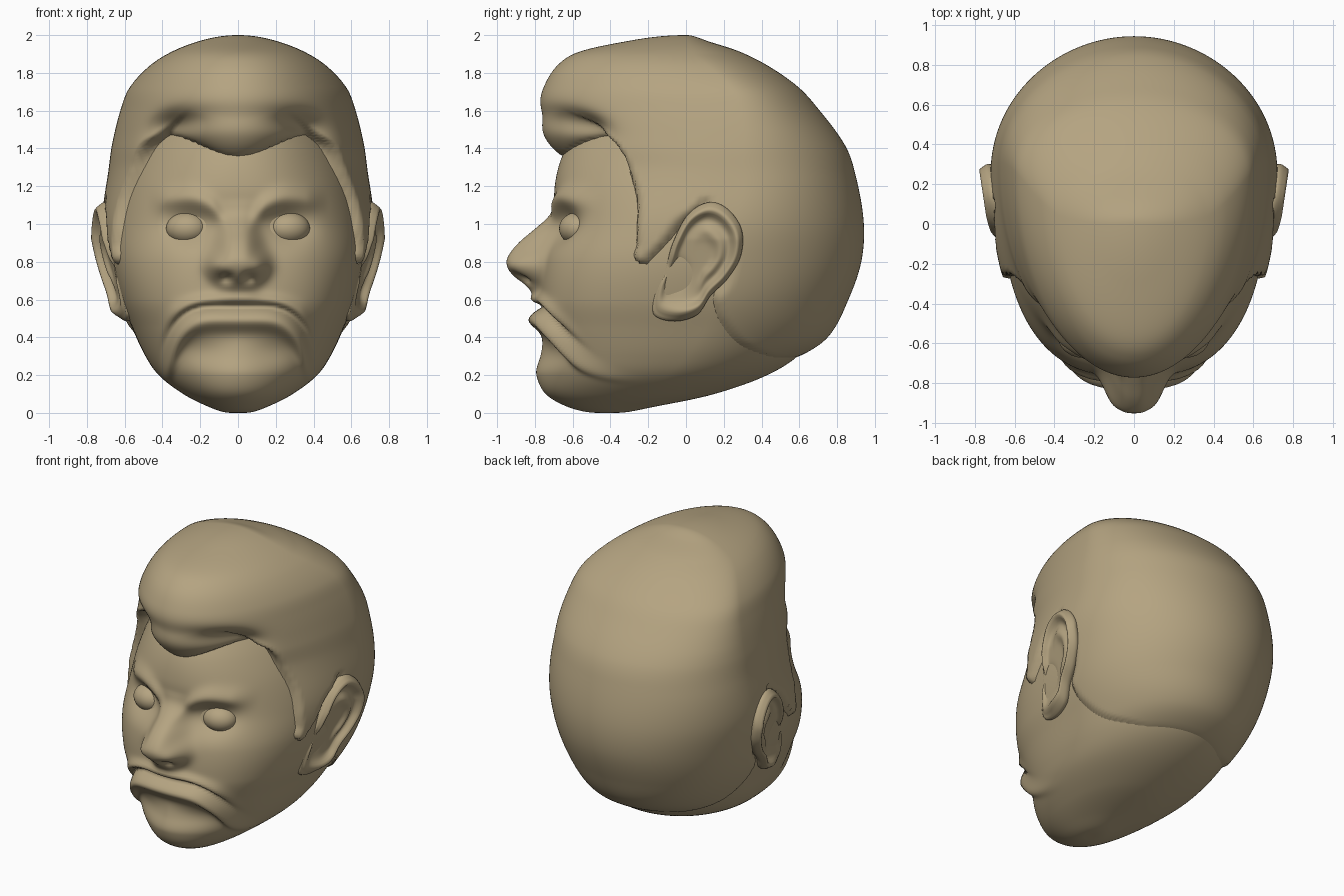
import bpy, bmesh, math
from mathutils import Vector, Matrix

if "Cube" in bpy.data.objects:
    bpy.data.objects.remove(bpy.data.objects["Cube"])

tan = bpy.data.materials.new("tan")
tan.diffuse_color = (0.46, 0.37, 0.22, 1)
tan.use_nodes = True
tan.node_tree.nodes["Principled BSDF"].inputs["Base Color"].default_value = tan.diffuse_color


def table(rows, z):
    """Smooth interpolation of rows (z, a, b, ...), spaced by polar angle so domes stay round."""
    ang = lambda v: math.acos(max(-1, min(1, 1 - v)))
    s, S = ang(z), [ang(r[0]) for r in rows]
    if s <= S[0]:
        return rows[0][1:]
    if s >= S[-1]:
        return rows[-1][1:]
    i = max(k for k in range(len(S) - 1) if S[k] <= s)
    h = S[i + 1] - S[i]
    t = (s - S[i]) / h

    def slope(k, c):
        a, b = max(k - 1, 0), min(k + 1, len(S) - 1)
        return (rows[b][c] - rows[a][c]) / (S[b] - S[a])
    return [(2*t**3 - 3*t*t + 1) * rows[i][c] + (3*t*t - 2*t**3) * rows[i + 1][c]
            + h * ((t**3 - 2*t*t + t) * slope(i, c) + (t**3 - t*t) * slope(i + 1, c))
            for c in range(1, len(rows[0]))]


def smooth(t):
    t = max(0, min(1, t))
    return t * t * (3 - 2 * t)


def bump(u, v=0):
    return math.exp(-u * u - v * v)


def loft(name, rings, cap_start=False, cap_end=False):
    bm = bmesh.new()
    R = [[bm.verts.new(p) for p in ring] for ring in rings]
    n = len(R[0])
    for a, b in zip(R, R[1:]):
        for j in range(n):
            bm.faces.new((a[j], a[(j + 1) % n], b[(j + 1) % n], b[j]))
    if cap_start:
        bm.faces.new(R[0])
    if cap_end:
        bm.faces.new(R[-1])
    bmesh.ops.remove_doubles(bm, verts=bm.verts, dist=1e-5)
    bmesh.ops.recalc_face_normals(bm, faces=bm.faces)
    me = bpy.data.meshes.new(name)
    bm.to_mesh(me)
    bm.free()
    me.shade_smooth()
    me.materials.append(tan)
    ob = bpy.data.objects.new(name, me)
    bpy.context.collection.objects.link(ob)
    return ob


# Head slices: z, front y, back y, half width, y of widest point, squareness of the front
HEAD = [(0, -.46, -.38, .03, -.42, 2), (.03, -.62, -.18, .15, -.4, 2), (.1, -.735, .15, .29, -.25, 2.1),
        (.2, -.765, .43, .42, -.1, 2.2), (.3, -.75, .59, .49, 0, 2.4), (.45, -.76, .70, .56, .1, 2.6),
        (.6, -.77, .78, .62, .15, 2.7), (.8, -.755, .84, .665, .2, 2.6), (1, -.70, .86, .67, .25, 2.4),
        (1.2, -.695, .82, .64, .3, 2.2), (1.36, -.655, .75, .59, .3, 2.05), (1.5, -.57, .68, .53, .3, 2),
        (1.7, -.42, .48, .40, .25, 2), (1.85, -.2, .25, .2, .1, 2), (1.9, -.05, .1, .05, .05, 2)]
# Hair slices: z, front y, back y, half width
HAIR = [(.27, -.72, .48, .46), (.3, -.73, .6, .50), (.4, -.77, .75, .557), (.6, -.79, .86, .65),
        (.81, -.78, .93, .70), (1.02, -.73, .94, .72), (1.29, -.71, .89, .685), (1.42, -.765, .84, .667),
        (1.61, -.78, .70, .62), (1.72, -.755, .6, .575), (1.84, -.68, .43, .465), (1.91, -.57, .29, .355),
        (1.97, -.3, .11, .2), (2, 0, 0, 0)]
HAIRLINE = [(.285, .47), (.36, .28), (.49, .175), (.64, .13), (.74, .06), (.79, -.24), (.9, -.26),
            (1.1, -.26), (1.285, -.3), (1.42, -.31), (1.47, -.354), (1.6, -.45), (2, -.6)]
# Nose: z, protrusion, half width
NOSE = [(.54, 0, .11), (.62, .03, .10), (.66, .065, .10), (.69, .1, .11), (.72, .145, .12), (.77, .185, .13),
        (.82, .195, .125), (.9, .16, .11), (.97, .1, .095), (1.05, .025, .09), (1.13, 0, .09)]

N = 224
ANGLES = [u - .45 * math.sin(u) for u in (2 * math.pi * j / N - math.pi for j in range(N))]


def slice_point(a, yf, yb, w, yc, n):
    c, s = math.cos(a), math.sin(a)
    n = n if c > 0 else 2
    r = (abs(c)**n + abs(s)**n) ** (-1 / n)
    return w * r * s, yc - r * c * ((yc - yf) if c > 0 else (yb - yc))


def features(x, z, nose):
    """Forward push of the face at (x, z)."""
    x = abs(x)
    d = nose[0] * math.exp(-(x / nose[1])**3)
    d += .05 * bump((x - .125) / .05, (z - .785) / .06)                     # nose wings
    d -= .05 * bump((x - .06) / .035, (z - .715) / .025)                    # nostrils
    zb = 1.14 - .09 * ((x - .28) / .19)**2 * (1 if x < .28 else .35)
    d += .035 * bump((z - zb) / .055) * smooth((x - .04) / .1) * smooth((.48 - x) / .12)   # brow
    d -= .065 * bump((x - .26) / .13, (z - .99) / .09)                      # eye socket
    e = (z - .565 + .13 * (x / .36)**4.5) / math.sqrt(1 + (1.62 * (x / .36)**3.5)**2)
    fade = smooth((.43 - x) / .1)
    d += fade * (.07 * bump((e + .075) / .055) - .035 * bump(e / .018) + .03 * bump((e - .035) / .03))
    d -= .02 * bump((x - .2) / .15, (z - .33) / .07)                        # below the lip
    d += .03 * bump(x / .16, (z - .24) / .12)                               # chin
    return d


# Head with face, and the hair that sinks into it outside the hairline
head_rings, hair_rings = [], []
ROWS = 200
for i in range(ROWS + 1):
    z = 1 - math.cos(math.pi * i / ROWS)
    H, Q, nose = table(HEAD, z), table(HAIR, z), table(NOSE, z)
    yh, yc = table(HAIRLINE, z)[0], H[3]
    head, hair = [], []
    for a in ANGLES:
        x, y = slice_point(a, *H)
        push = features(x, z, nose) * smooth(math.cos(a) * 2.5) if .02 < z < 1.4 else 0
        head.append((x, y - push, z))
        # hair amount: 1 on the hair, 0 on bare skin
        d = min(y - yh, max(z - .783 - 1.04 * (y + .217), y - .1))
        k = smooth(d / .06 + .5)
        k *= 1 - smooth(2.2 - 2.2 * math.hypot((y - .07) / .2, (z - .82) / .27))
        q = max(0, min(1, (z - 1.35 - .115 * smooth(abs(x) / .37)) / .2))
        k = max(k, math.sqrt(1 - (1 - q)**2))
        if y < .1:
            k *= 1 - .45 * bump((y + .40) / .11, (z - 1.51) / .08)
        yc2 = yc * smooth((2 - z) / .15)
        ox, oy = slice_point(a, Q[0], Q[1], Q[2], yc2, H[4])
        ix, iy = x * .96, yc + (y - yc) * .96
        hair.append((ix + (ox - ix) * k, iy + (oy - iy) * k, z))
    if z < 1.88:
        head_rings.append(head)
    if z > .27:
        hair_rings.append(hair)
loft("head", head_rings, True, True)
loft("hair", hair_rings)

# Eyes
for side, label in ((-1, "right"), (1, "left")):
    me = bpy.data.meshes.new(label + "_eye")
    bm = bmesh.new()
    bmesh.ops.create_uvsphere(bm, u_segments=40, v_segments=24, radius=1)
    bm.transform(Matrix.Translation((side * .27, -.575, .976)) @ Matrix.Rotation(side * .3, 4, 'Z')
                 @ Matrix.Diagonal((.112, .095, .086, 1)))
    bm.to_mesh(me)
    bm.free()
    me.shade_smooth()
    me.materials.append(tan)
    bpy.context.collection.objects.link(bpy.data.objects.new(label + "_eye", me))

# Ears: outline in (y, z), filled by rings with a raised rim and a hollow
OUT = [(.12, 1.115), (.22, 1.08), (.295, .97), (.29, .83), (.22, .71), (.13, .62), (.06, .52),
       (-.06, .485), (-.17, .52), (-.165, .63), (-.11, .76), (-.07, .9), (.01, 1.05)]
outline = []
for i in range(len(OUT)):
    p = [Vector(OUT[(i + k) % len(OUT)]) for k in (-1, 0, 1, 2)]
    for j in range(8):
        t = j / 8
        outline.append(.5 * (2*p[1] + (p[2] - p[0])*t + (2*p[0] - 5*p[1] + 4*p[2] - p[3])*t*t
                             + (3*p[1] - p[0] - 3*p[2] + p[3])*t**3))
center = Vector((.07, .82))


def ear_point(o, f, side, inset=None):
    y, z = center + (o - center) * f
    x = .70 + .15 * (y - .07) + .2 * (min(z, .92) - .82)
    if inset is not None:
        return side * (x - inset), y, z
    front = smooth((o.x + .2) / .25)
    h = -.022 + (.02 + .03 * front) * bump((f - .86) / .11)
    h += .022 * bump((f - .48) / .13) * smooth((y - .03) / .1)
    h -= .05 * bump((y + .05) / .05, (z - .74) / .055)
    h += .025 * bump((y + .03) / .1, (z - .55) / .07) * (1 - f**6)
    return side * (x + h), y, z


for side, label in ((-1, "right"), (1, "left")):
    rings = [[ear_point(o, f / 24, side) for o in outline] for f in range(1, 24)]
    rings += [[ear_point(o, f, side, d) for o in outline]
              for f, d in ((.99, .012), (1, .025), (.985, .04), (.93, .055), (.85, .1), (.8, .18))]
    loft(label + "_ear", rings, True, True)
